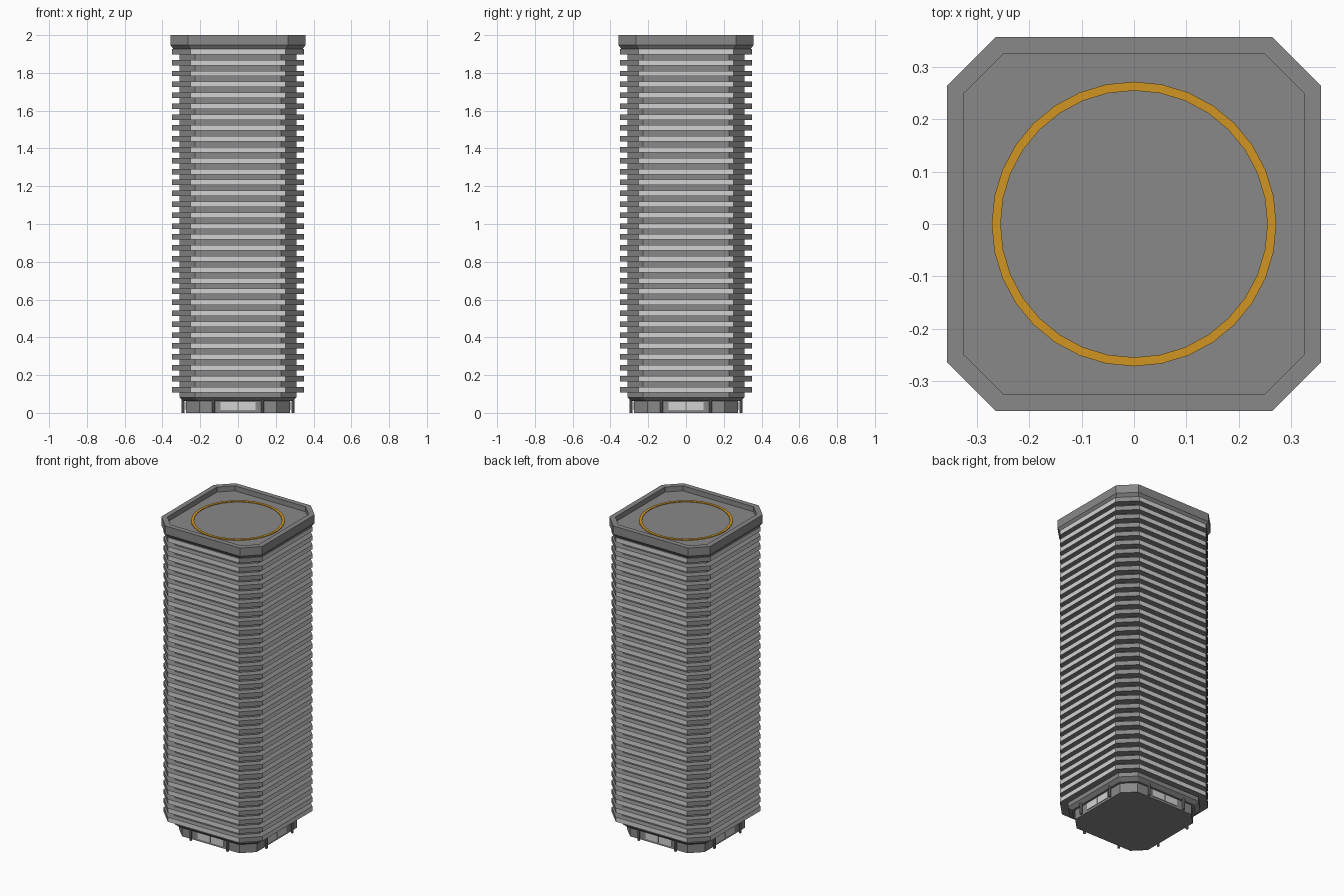
import bpy, bmesh, math
from mathutils import Matrix

if "Cube" in bpy.data.objects:
    bpy.data.objects.remove(bpy.data.objects["Cube"], do_unlink=True)


def make_material(name, color):
    mat = bpy.data.materials.new(name)
    mat.use_nodes = True
    mat.diffuse_color = (*color, 1)
    mat.node_tree.nodes["Principled BSDF"].inputs["Base Color"].default_value = (*color, 1)
    return mat


GREY = make_material("concrete grey", (0.25, 0.25, 0.25))
PALE = make_material("pale panel", (0.64, 0.65, 0.64))
ORANGE = make_material("landing orange", (0.63, 0.30, 0.015))


def finish(name, bm, *materials):
    mesh = bpy.data.meshes.new(name)
    bmesh.ops.recalc_face_normals(bm, faces=bm.faces)
    bm.to_mesh(mesh)
    bm.free()
    for mat in materials:
        mesh.materials.append(mat)
    obj = bpy.data.objects.new(name, mesh)
    bpy.context.collection.objects.link(obj)
    return obj


def octagon(half, flat, z):
    """Square loop with cut corners; flat is half the length of a main side."""
    loop = []
    for sx, sy in ((1, 1), (-1, 1), (-1, -1), (1, -1)):
        pair = [(sx * half, sy * flat, z), (sx * flat, sy * half, z)]
        loop += pair if sx * sy > 0 else pair[::-1]
    return loop


def circle(radius, z, count=32):
    angles = [math.tau * i / count for i in range(count)]
    return [(radius * math.cos(a), radius * math.sin(a), z) for a in angles]


def loft(loops, closed=False):
    """Skin a stack of loops, capped at the ends or joined back to the start."""
    bm = bmesh.new()
    rings = [[bm.verts.new(p) for p in loop] for loop in loops]
    pairs = list(zip(rings, rings[1:]))
    if closed:
        pairs.append((rings[-1], rings[0]))
    else:
        bm.faces.new(rings[0])
        bm.faces.new(rings[-1])
    for low, high in pairs:
        for i in range(len(low)):
            j = (i + 1) % len(low)
            bm.faces.new((low[i], low[j], high[j], high[i]))
    return bm


def add_box(bm, center, size):
    matrix = Matrix.Translation(center) @ Matrix.Diagonal((*size, 1))
    bmesh.ops.create_cube(bm, size=1, matrix=matrix)


# Recessed lobby and tower core with a sloped skirt
finish("lobby", loft([octagon(0.275, 0.203, 0), octagon(0.275, 0.203, 0.07)]), GREY)
finish("tower_core", loft([octagon(0.288, 0.212, 0.062), octagon(0.31, 0.228, 0.082),
                           octagon(0.31, 0.228, 1.93)]), GREY)

# Projecting floor bands: pale main sides, grey cut corners
bm = loft([octagon(0.35, 0.252, 0.109), octagon(0.35, 0.252, 0.138)])
bm.normal_update()
for face in bm.faces:
    if max(abs(face.normal.x), abs(face.normal.y)) > 0.9:
        face.material_index = 1
bands = finish("floor_bands", bm, GREY, PALE)
array = bands.modifiers.new("floors", "ARRAY")
array.count = 32
array.use_relative_offset = False
array.use_constant_offset = True
array.constant_offset_displace = (0, 0, 0.0577)

# Lobby windows and slim columns, repeated on all four sides
windows, columns = bmesh.new(), bmesh.new()
for quarter in range(4):
    turn = Matrix.Rotation(quarter * math.pi / 2, 4, "Z")
    for side in (-1, 1):
        start = len(windows.verts)
        add_box(windows, (side * 0.048, -0.275, 0.036), (0.09, 0.008, 0.044))
        windows.verts.ensure_lookup_table()
        bmesh.ops.transform(windows, matrix=turn, verts=windows.verts[start:])
        place = turn @ Matrix.Translation((side * 0.13, -0.292, 0.036))
        bmesh.ops.create_cone(columns, cap_ends=True, segments=8, radius1=0.008,
                              radius2=0.008, depth=0.072, matrix=place)
finish("lobby_windows", windows, PALE)
finish("entrance_columns", columns, GREY)

# Roof parapet with a sunken deck
finish("roof_parapet", loft([octagon(0.343, 0.252, 1.927), octagon(0.357, 0.265, 1.947),
                             octagon(0.357, 0.265, 2.0), octagon(0.325, 0.25, 2.0),
                             octagon(0.325, 0.25, 1.968)]), GREY)

# Painted landing circle
finish("landing_circle", loft([circle(0.272, 1.966), circle(0.272, 1.972),
                               circle(0.255, 1.972), circle(0.255, 1.966)], closed=True), ORANGE)
